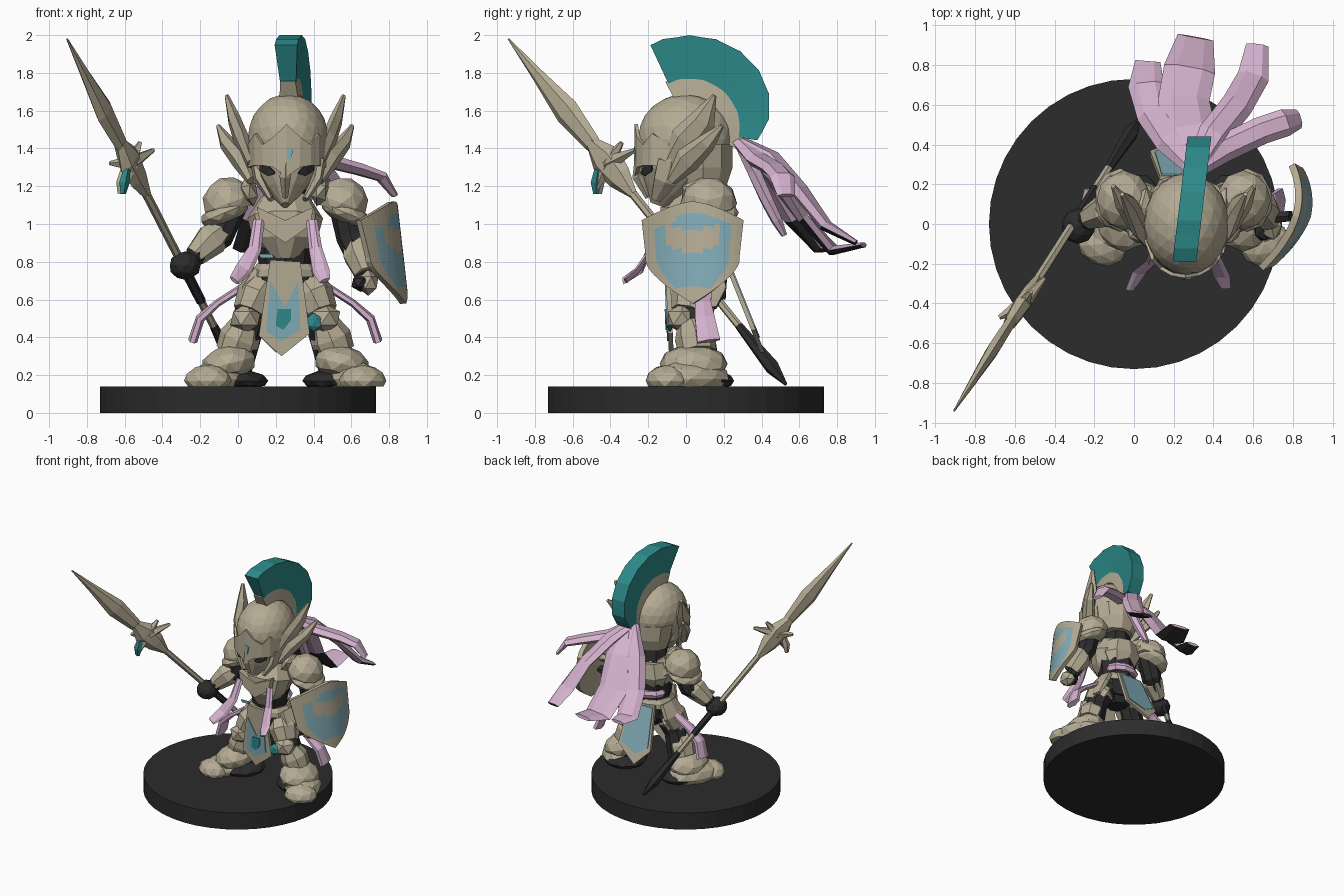
import bpy, bmesh, math
from mathutils import Vector, Matrix, Euler

if "Cube" in bpy.data.objects:
    bpy.data.objects.remove(bpy.data.objects["Cube"], do_unlink=True)


def material(name, *rgb):
    m = bpy.data.materials.new(name)
    m.use_nodes = True
    m.diffuse_color = (*rgb, 1)
    m.node_tree.nodes["Principled BSDF"].inputs["Base Color"].default_value = (*rgb, 1)
    return m


TAN = material("tan armour", 0.46, 0.41, 0.295)
DARK = material("charcoal", 0.025, 0.025, 0.025)
TEAL = material("teal", 0.026, 0.25, 0.25)
BLUE = material("pale blue", 0.22, 0.41, 0.47)
PINK = material("pink cloth", 0.67, 0.45, 0.63)
MID = 0.25                      # body centre line in x


def finish(name, bm, *mats, fix=True):
    if fix:
        bmesh.ops.recalc_face_normals(bm, faces=bm.faces)
    me = bpy.data.meshes.new(name)
    bm.to_mesh(me)
    bm.free()
    for m in mats:
        me.materials.append(m)
    ob = bpy.data.objects.new(name, me)
    bpy.context.collection.objects.link(ob)
    return ob


def ball(name, loc, size, mat, rot=(0, 0, 0), sub=2, floor=-9, low=None):
    """Faceted ellipsoid; low flattens its own underside, floor the world one."""
    bm = bmesh.new()
    bmesh.ops.create_icosphere(bm, subdivisions=sub, radius=1)
    if low is not None:
        for v in bm.verts:
            v.co.z = max(v.co.z, low)
    mat4 = Matrix.Translation(loc) @ Euler(rot).to_matrix().to_4x4() @ Matrix.Diagonal((*size, 1))
    bmesh.ops.transform(bm, matrix=mat4, verts=bm.verts)
    for v in bm.verts:
        v.co.z = max(v.co.z, floor)
    return finish(name, bm, mat)


def skin(bm, rings):
    """Join matching rings of vertices into a capped tube."""
    for p, q in zip(rings, rings[1:]):
        for k in range(len(p)):
            bm.faces.new((p[k], p[k - 1], q[k - 1], q[k]))
    bm.faces.new(rings[0])
    bm.faces.new(rings[-1])
    bmesh.ops.recalc_face_normals(bm, faces=bm.faces)


def loft(name, pts, radii, mat, sides=8, ref=(0, 1, 0), under=None):
    """Tapered tube through pts; each radius is a number or a (wide, deep) pair."""
    bm, rings = bmesh.new(), []
    pts = [Vector(p) for p in pts]
    for i, (p, r) in enumerate(zip(pts, radii)):
        t = (pts[min(i + 1, len(pts) - 1)] - pts[max(i - 1, 0)]).normalized()
        a = t.cross(Vector(ref)).normalized()
        b = a.cross(t)
        ra, rb = r if isinstance(r, tuple) else (r, r)
        angles = [math.tau * k / sides for k in range(sides)]
        rings.append([bm.verts.new(p + a * ra * math.cos(w) + b * rb * math.sin(w)) for w in angles])
    skin(bm, rings)
    if under:                   # dark lower side near the hanging ends
        for f in bm.faces:
            c = f.calc_center_median()
            f.material_index = int(f.normal.z < -0.15 and c.z < 1.02 and c.y > 0.55)
    return finish(name, bm, mat, *([under] if under else []))


def plate(name, outline, y0, slope, thick, mat):
    """Flat hanging panel from an x-z outline, leaning in y."""
    bm = bmesh.new()
    f = bm.faces.new([bm.verts.new((x, y0 + slope * (0.8 - z), z)) for x, z in outline])
    ext = bmesh.ops.extrude_face_region(bm, geom=[f])["geom"]
    bmesh.ops.translate(bm, vec=(0, thick, 0), verts=[g for g in ext if isinstance(g, bmesh.types.BMVert)])
    return finish(name, bm, mat)


def wrap(name, spans, centre, rx, ry, thick, mat):
    """Curved plate on the face; spans are (angle from front, low z, high z)."""
    bm, cols = bmesh.new(), []
    for ang, lo, hi in spans:
        s, c = math.sin(math.radians(ang)), math.cos(math.radians(ang))
        cols.append([bm.verts.new((centre[0] + (rx + o) * s, centre[1] - (ry + o) * c, z))
                     for o, z in ((0, lo), (thick, lo), (thick, hi), (0, hi))])
    skin(bm, cols)
    return finish(name, bm, mat)


# Base disc
bm = bmesh.new()
bmesh.ops.create_cone(bm, cap_ends=True, segments=40, radius1=0.73, radius2=0.73, depth=0.14,
                      matrix=Matrix.Translation((0, 0, 0.07)))
finish("base", bm, DARK)

# Torso
loft("body_core", [(MID, 0.08, z) for z in (0.6, 0.78, 0.95, 1.22)], [0.13, 0.14, 0.16, 0.1], DARK)
loft("breastplate", [(MID, y, z) for y, z in ((0.03, 0.82), (0.03, 0.92), (0.05, 1.03), (0.08, 1.14))],
     [(0.08, 0.1), (0.17, 0.16), (0.2, 0.18), (0.13, 0.12)], TAN, 10)
loft("back_plate", [(MID, 0.14, z) for z in (0.9, 0.98, 1.1)], [(0.13, 0.08), (0.17, 0.12), (0.13, 0.1)], TAN)
loft("belt", [(MID, 0.08, z) for z in (0.72, 0.76, 0.79)], [(0.18, 0.16), (0.17, 0.16), (0.15, 0.14)], TAN, 10)
loft("back_sash", [(MID, 0.14, z) for z in (0.81, 0.84, 0.87)], [(0.13, 0.1), (0.15, 0.11), (0.13, 0.1)], PINK, 10)
loft("hips", [(MID, 0.08, z) for z in (0.55, 0.64, 0.73)], [0.08, (0.17, 0.13), (0.17, 0.14)], DARK)
plate("chest_chevron", [(0.1, 1.09), (0.12, 0.99), (0.25, 0.9), (0.38, 0.99), (0.4, 1.09), (0.25, 1.02)],
      -0.135, 0, 0.05, TAN)

# Front and back hanging panels
plate("front_panel", [(0.17, 0.81), (0.11, 0.41), (0.23, 0.3), (0.38, 0.42), (0.33, 0.8)], -0.11, 0.04, 0.025, TAN)
plate("front_panel_inlay", [(0.17, 0.7), (0.15, 0.43), (0.23, 0.38), (0.33, 0.44), (0.32, 0.7), (0.25, 0.56)],
      -0.117, 0.04, 0.008, BLUE)
plate("front_panel_mark", [(0.21, 0.55), (0.2, 0.46), (0.24, 0.44), (0.28, 0.49), (0.28, 0.55)],
      -0.123, 0.04, 0.008, TEAL)
plate("belt_patch", [(0.11, 0.84), (0.12, 0.82), (0.19, 0.82), (0.18, 0.84)], -0.118, 0, 0.009, BLUE)
plate("back_panel", [(0.13, 0.76), (0.08, 0.44), (0.2, 0.32), (0.38, 0.44), (0.36, 0.76)], 0.2, 0.4, 0.025, TAN)
plate("back_panel_inlay", [(0.14, 0.75), (0.105, 0.46), (0.21, 0.4), (0.355, 0.46), (0.345, 0.75)],
      0.224, 0.4, 0.008, BLUE)

# Legs, feet, hip plates, shoulders, ear wings and side ribbons on both sides
for side, s in (("right", -1), ("left", 1)):
    def at(d, y, z):
        return (MID + s * d, y, z)

    loft(side + "_leg", [at(0.1, 0.08, 0.68), at(0.19, 0.05, 0.5), at(0.27, 0.09, 0.22)], [0.1, 0.09, 0.09], DARK)
    loft(side + "_thigh_guard", [at(0.1, 0.07, 0.7), at(0.15, 0.05, 0.62), at(0.19, 0.02, 0.53)],
         [0.08, (0.11, 0.13), (0.09, 0.1)], TAN)
    ball(side + "_knee", at(0.21, -0.02, 0.5), (0.09, 0.09, 0.08), TAN, sub=1)
    loft(side + "_shin_guard", [at(0.21, 0.03, 0.47), at(0.24, 0.05, 0.4), at(0.27, 0.06, 0.32)],
         [0.08, 0.11, 0.1], TAN)
    turn = (0, 0, s * 0.45)
    ball(side + "_ankle_plate", at(0.3, 0.04, 0.26), (0.15, 0.18, 0.1), TAN, (0, s * 0.25, 0), floor=0.2)
    ball(side + "_boot", at(0.345, 0.03, 0.18), (0.14, 0.22, 0.1), TAN, turn, floor=0.14)
    ball(side + "_toe_cap", at(0.41, -0.1, 0.17), (0.13, 0.11, 0.085), TAN, turn, floor=0.14)
    ball(side + "_sole", at(0.26, 0.08, 0.17), (0.17, 0.18, 0.06), DARK, turn, floor=0.14)
    loft(side + "_hip_plate", [at(0.15, 0.1, 0.76), at(0.21, 0.1, 0.66), at(0.24, 0.1, 0.56)],
         [(0.03, 0.1), (0.035, 0.13), (0.02, 0.07)], TAN, 6)
    ball(side + "_shoulder", at(0.3, 0.12, 1.11), (0.14, 0.15, 0.14), TAN, (0, s * 0.35, 0), low=-0.35)
    ball(side + "_shoulder_rim", at(0.32, 0.12, 1.06), (0.14, 0.16, 0.06), TAN, (0, s * 0.4, 0))
    ball(side + "_collar_plate", at(0.19, 0.08, 1.17), (0.05, 0.12, 0.08), TAN, (0, s * 0.3, 0), sub=1)

    loft(side + "_ear_wing", [at(0.18, -0.09, 1.32), at(0.23, 0.0, 1.44), at(0.27, 0.09, 1.55), at(0.31, 0.15, 1.68)],
         [(0.04, 0.025), (0.09, 0.04), (0.07, 0.035), (0.012, 0.012)], TAN, 6, (1, 0, 0))
    loft(side + "_ear_feather", [at(0.18, -0.08, 1.23), at(0.24, 0.01, 1.34), at(0.31, 0.11, 1.43), at(0.355, 0.19, 1.52)],
         [(0.03, 0.025), (0.07, 0.045), (0.05, 0.04), (0.012, 0.012)], TAN, 6, (1, 0, 0))
    loft(side + "_chest_ribbon", [at(0.14, -0.13, 1.02), at(0.16, -0.19, 0.87), at(0.22, -0.24, 0.76), at(0.27, -0.33, 0.7)]
         if s < 0 else [at(0.14, -0.13, 1.02), at(0.16, -0.18, 0.87), at(0.19, -0.26, 0.75), at(0.21, -0.32, 0.7)],
         [(0.03, 0.015), (0.035, 0.015), (0.045, 0.015), (0.03, 0.012)], PINK, 6)
    loft(side + "_hip_ribbon", [at(0.22, 0.1, 0.67), at(0.36, 0.09, 0.58), at(0.45, 0.1, 0.5), at(0.49, 0.12, 0.38)],
         [(0.02, 0.04), (0.02, 0.05), (0.025, 0.06), (0.025, 0.07)], PINK, 6)
ball("thigh_mark", (0.4, -0.085, 0.48), (0.05, 0.025, 0.05), TEAL, sub=1)

# Arms and hands
loft("right_upper_arm", [(-0.03, 0.12, 1.1), (-0.1, 0.1, 0.94), (-0.27, 0, 0.79)], [0.08, 0.08, 0.045], DARK)
loft("right_forearm_guard", [(-0.08, 0.09, 0.97), (-0.14, 0.07, 0.92), (-0.23, 0.03, 0.83)], [0.06, 0.09, 0.06], TAN, 7)
ball("right_hand", (-0.28, -0.01, 0.78), (0.085, 0.09, 0.075), DARK)
loft("left_upper_arm", [(0.56, 0.12, 1.1), (0.6, 0.12, 0.93), (0.68, 0.03, 0.7)], [0.08, 0.08, 0.05], DARK)
loft("left_forearm_guard", [(0.61, 0.12, 0.93), (0.64, 0.08, 0.84), (0.68, 0.03, 0.74)], [0.06, 0.09, 0.07], TAN, 7)
ball("left_hand_guard", (0.69, -0.01, 0.69), (0.06, 0.08, 0.07), TAN, sub=1)
ball("left_palm", (0.65, -0.015, 0.69), (0.055, 0.08, 0.05), DARK, sub=1)
loft("shield_grip", [(0.67, 0.03, 0.78), (0.79, 0.04, 0.84)], [0.03, 0.03], DARK, 6)

# Curved kite shield with painted field
N = 18
bm = bmesh.new()
grid = []
for j in range(N + 1):
    v = j / N
    w = 1 - 0.18 * v if v < 0.5 else 0.91 * (1 - (2 * v - 1) ** 1.5) + 0.01
    row = []
    for i in range(N + 1):
        u = 2 * i / N - 1
        z = 1.12 - 0.54 * v - 0.1 * abs(u) ** 1.5 * (1 - v)
        row.append(bm.verts.new((0.73 + 0.08 * u * w + 0.1 * (1 - (u * w) ** 2) + 0.06 * v,
                                 0.035 + 0.27 * u * w, z)))
    grid.append(row)
for j in range(N):
    for i in range(N):
        f = bm.faces.new((grid[j][i], grid[j + 1][i], grid[j + 1][i + 1], grid[j][i + 1]))
        u, v = (2 * i + 1) / N - 1, (j + 0.5) / N
        field = abs(u) < 0.78 and 0.1 < v < 0.83
        wings = abs(u) < 0.6 and abs(v - 0.42 + 0.28 * abs(u)) < 0.115
        f.material_index = 0 if field and not wings and not (u < -0.3 and v < 0.17) else 1
shield = finish("shield", bm, BLUE, TAN, fix=False)
mod = shield.modifiers.new("thickness", "SOLIDIFY")
mod.thickness = 0.035
mod.material_offset = 1
mod.material_offset_rim = 1

# Helmet, face mask, brow and eyes
HX = 0.265
ball("helmet", (HX, 0.0, 1.45), (0.215, 0.255, 0.24), TAN, sub=3)
loft("helmet_nape", [(HX, 0.09, z) for z in (1.2, 1.3, 1.42)], [(0.14, 0.13), (0.18, 0.165), (0.2, 0.165)], TAN, 10)
loft("face_mask", [(0.25, y, z) for y, z in ((-0.15, 1.1), (-0.12, 1.18), (-0.07, 1.27), (-0.05, 1.42))],
     [(0.02, 0.04), (0.1, 0.11), (0.17, 0.18), (0.19, 0.19)], TAN, 12)
face = (0.258, -0.06)
wrap("brow", [(-85, 1.3, 1.42), (-55, 1.31, 1.48), (-38, 1.31, 1.42), (-20, 1.3, 1.46), (0, 1.25, 1.53),
              (20, 1.3, 1.46), (38, 1.31, 1.42), (55, 1.31, 1.48), (85, 1.3, 1.42)], face, 0.19, 0.195, 0.018, TAN)
for side, s in (("right", -1), ("left", 1)):
    wrap(side + "_eye", [(s * 20, 1.265, 1.275), (s * 33, 1.255, 1.31), (s * 50, 1.28, 1.32)],
         face, 0.178, 0.183, 0.009, DARK)
    loft(side + "_cheek_guard", [(HX + s * 0.17, -0.08, 1.33), (HX + s * 0.15, -0.11, 1.23), (HX + s * 0.09, -0.16, 1.13)],
         [(0.03, 0.08), (0.03, 0.07), (0.015, 0.03)], TAN, 6)
loft("nose_guard", [(0.255, -0.25, 1.36), (0.25, -0.255, 1.25), (0.25, -0.2, 1.14)], [0.02, 0.03, 0.015], TAN, 4)
plate("brow_gem", [(0.26, 1.41), (0.255, 1.36), (0.28, 1.33), (0.29, 1.39)], -0.276, 0, 0.009, BLUE)


def fan(name, a0, a1, steps, inner, outer, half_in, half_out, mat):
    """Arched fin over the helmet, slightly turned about z."""
    bm, cols = bmesh.new(), []
    for i in range(steps + 1):
        k = i / steps
        a = math.radians(a0 + (a1 - a0) * k)
        ro = outer[0] + (outer[1] - outer[0]) * k ** 4 + 0.007 * (i % 2)
        col = []
        for r, h in ((inner, -half_in), (inner, half_in), (ro, half_out), (ro, -half_out)):
            y, z = 0.02 + r * math.cos(a), 1.5 + r * math.sin(a)
            col.append(bm.verts.new((0.255 + 0.12 * (y + 0.18) + h, y, z)))
        cols.append(col)
    skin(bm, cols)
    return finish(name, bm, mat)


# Helmet crest
fan("crest", 115, -9, 15, 0.25, (0.493, 0.355), 0.04, 0.06, TEAL)
fan("crest_holder", 117, -22, 10, 0.18, (0.285, 0.275), 0.05, 0.04, TAN)

# Plume ribbons streaming behind the helmet
ROOT = (0.31, 0.28, 1.44)
streams = {
    "plume_outer": ([ROOT, (0.4, 0.45, 1.35), (0.52, 0.6, 1.18), (0.6, 0.74, 0.99), (0.62, 0.9, 0.9)], 0.08),
    "plume_side": ([ROOT, (0.45, 0.38, 1.34), (0.64, 0.47, 1.29), (0.76, 0.51, 1.25), (0.83, 0.53, 1.15)], 0.07),
    "plume_middle": ([ROOT, (0.28, 0.47, 1.24), (0.25, 0.62, 1.03), (0.28, 0.78, 0.86), (0.31, 0.94, 0.89)], 0.13),
    "plume_inner": ([ROOT, (0.19, 0.43, 1.24), (0.1, 0.56, 1.03), (0.06, 0.7, 0.87), (0.07, 0.82, 0.87)], 0.09),
    "plume_strand": ([ROOT, (0.33, 0.36, 1.28), (0.32, 0.43, 1.12), (0.31, 0.48, 1.02), (0.3, 0.52, 0.94)], 0.04),
}
for name, (path, w) in streams.items():
    loft(name, path, [(0.05, 0.03), (w, 0.04), (w, 0.035), (w, 0.03), (w * 0.7, 0.015)], PINK, 6, (0, 0, 1), DARK)

# Spear, its blade standing edge up
TIP, END = Vector((-0.905, -0.94, 1.98)), Vector((0.03, 0.53, 0.15))
FLAT = (1.47, -0.93, 0)
along = lambda *ts: [TIP.lerp(END, t) for t in ts]
loft("spear_blade", along(0, 0.1, 0.21, 0.3, 0.34), [0.005, (0.035, 0.02), (0.075, 0.035), (0.05, 0.03), 0.03],
     TAN, 6, FLAT)
loft("spear_collar", along(0.3, 0.35, 0.4, 0.45), [0.035, (0.095, 0.045), (0.075, 0.04), 0.025], TAN, 6, FLAT)
loft("spear_shaft", along(0.4, 0.94), [0.024, 0.02], TAN, 6)
loft("spear_grip", along(0.67, 0.76), [0.027, 0.026], DARK, 6)
loft("spear_butt", along(0.83, 0.95, 1), [0.022, 0.04, 0.008], DARK, 6)
hub = along(0.36)[0]
for i, tip in enumerate([(0.12, 0.14, 0.07), (-0.11, -0.06, 0.0), (0.05, 0.07, 0.11), (-0.03, -0.06, -0.13)]):
    loft("spear_barb_%d" % i, [hub, hub + Vector(tip)], [0.045, 0.012], TAN, 5, (0.3, 0.8, 0.5))
for name, mat, shift in (("spear_fin", TAN, 0), ("spear_fin_face", TEAL, 0.016)):
    loft(name, [(-0.605 + shift, -0.45 - shift, 1.29), (-0.62 + shift, -0.46 - shift, 1.22),
                (-0.625 + shift, -0.46 - shift, 1.16)], [0.02, 0.03, 0.016], mat, 5)
